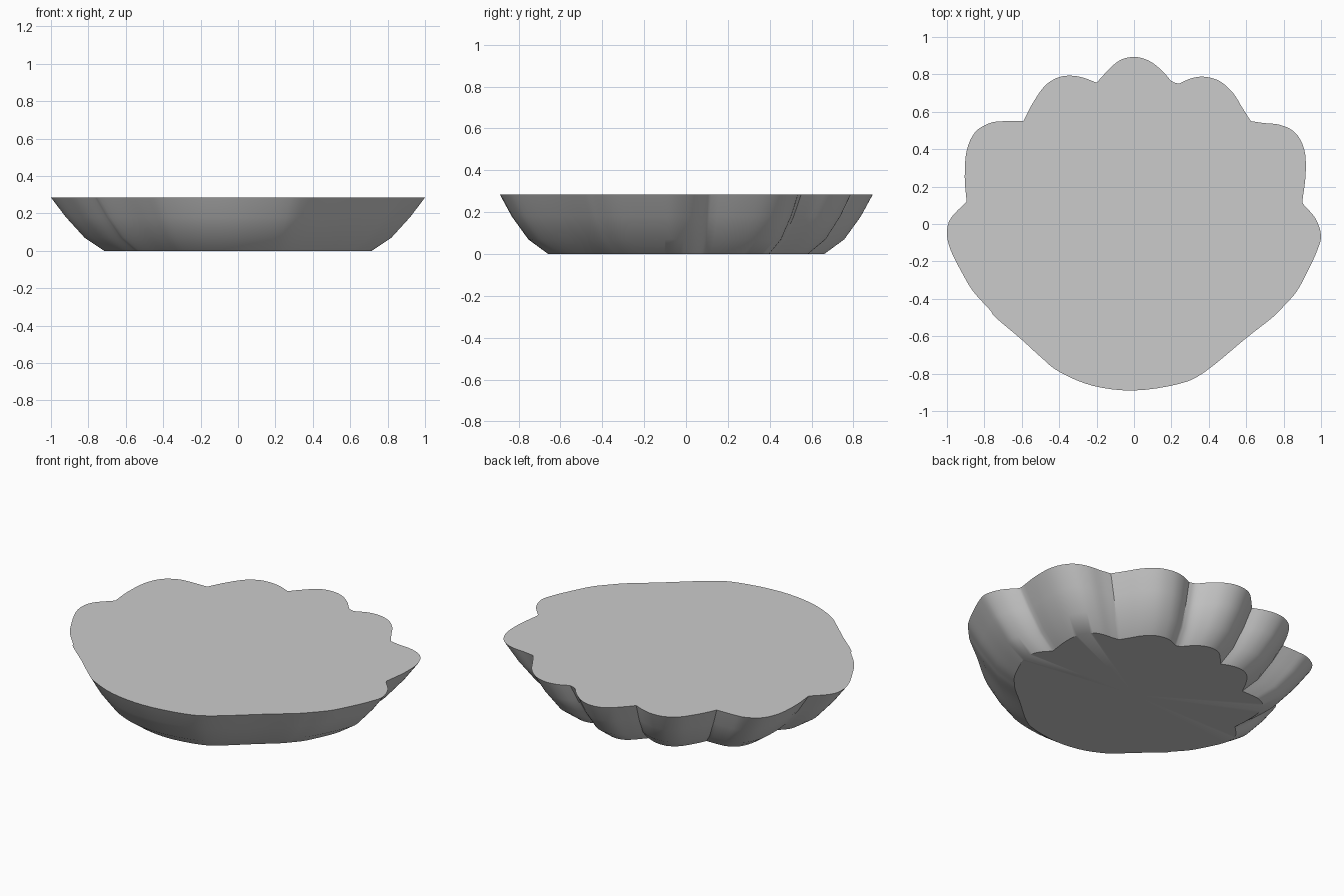
import bpy, bmesh
from mathutils import Vector

if "Cube" in bpy.data.objects:
    bpy.data.objects.remove(bpy.data.objects["Cube"])

# Rim outline: each run is one smooth stretch between two creases
RUNS = [
    [(.9, .12), (.918, .27), (.91, .40), (.86, .49), (.78, .53), (.69, .54), (.625, .55)],
    [(.625, .55), (.58, .62), (.53, .70), (.46, .763), (.38, .787), (.31, .78), (.24, .75)],
    [(.24, .75), (.20, .765), (.15, .82), (.08, .873), (0, .893), (-.08, .873), (-.15, .81), (-.20, .755)],
    [(-.20, .755), (-.27, .782), (-.34, .793), (-.41, .782), (-.48, .735), (-.545, .64), (-.59, .552)],
    [(-.59, .552), (-.69, .55), (-.77, .54), (-.85, .49), (-.895, .39), (-.905, .25), (-.895, .12)],
    [(-.895, .12), (-.98, .03), (-1, -.05), (-.98, -.14), (-.92, -.26), (-.86, -.36), (-.77, -.46),
     (-.74, -.50), (-.61, -.61), (-.50, -.71), (-.40, -.79), (-.22, -.865), (0, -.89), (.24, -.855),
     (.38, -.79), (.60, -.61), (.74, -.50), (.80, -.44), (.87, -.36), (.93, -.25), (.98, -.14),
     (1, -.06), (.97, .03), (.91, .10), (.9, .12)],
]
# Wall profile: height, x scale, y scale
PROFILE = [(0, .715, .74), (.07, .82, .847), (.18, .92, .936), (.285, 1, 1)]


def smooth_run(pts, steps=4):
    """Catmull-Rom curve through the points, without the last one."""
    p = [Vector(q) for q in pts]
    p = [2 * p[0] - p[1]] + p + [2 * p[-1] - p[-2]]
    out = []
    for a, b, c, d in zip(p, p[1:], p[2:], p[3:]):
        for i in range(steps):
            t = i / steps
            out.append(0.5 * (2 * b + (c - a) * t + (2 * a - 5 * b + 4 * c - d) * t * t
                              + (3 * b - a - 3 * c + d) * t ** 3))
    return out


outline = [v for run in RUNS for v in smooth_run(run)]
n = len(outline)

# Scalloped solid dish: lofted wall, flat base and flat top
bm = bmesh.new()
rings = [[bm.verts.new((v.x * sx, v.y * sy, z)) for v in outline] for z, sx, sy in PROFILE]
for lo, hi in zip(rings, rings[1:]):
    for i in range(n):
        j = (i + 1) % n
        bm.faces.new((lo[i], lo[j], hi[j], hi[i]))
for ring, z in ((rings[0], 0), (rings[-1], PROFILE[-1][0])):
    centre = bm.verts.new((0, 0, z))
    for i in range(n):
        bm.faces.new((ring[i], ring[(i + 1) % n], centre))
bmesh.ops.recalc_face_normals(bm, faces=bm.faces)

mesh = bpy.data.meshes.new("scalloped_dish")
bm.to_mesh(mesh)
bm.free()
dish = bpy.data.objects.new("scalloped_dish", mesh)
bpy.context.collection.objects.link(dish)
bpy.context.view_layer.objects.active = dish
dish.select_set(True)
bpy.ops.object.shade_smooth_by_angle(angle=0.6)
